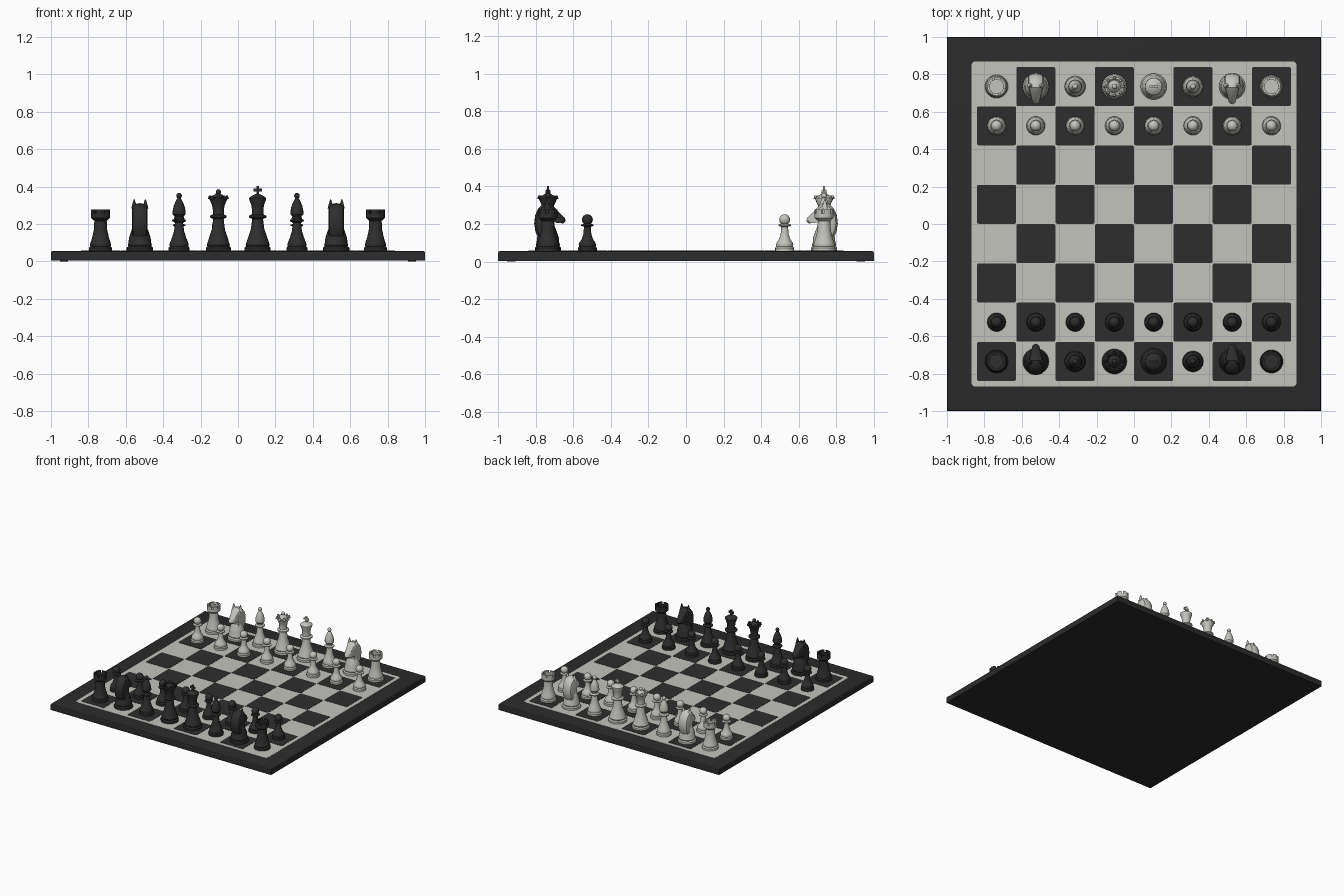
import bpy, bmesh, math
from mathutils import Matrix, Vector

cube = bpy.data.objects.get("Cube")
if cube:
    bpy.data.objects.remove(cube, do_unlink=True)

PITCH = 0.21
TOP = 0.057
STEPS = 24


def material(name, color):
    m = bpy.data.materials.new(name)
    m.use_nodes = True
    m.diffuse_color = (*color, 1)
    bsdf = m.node_tree.nodes["Principled BSDF"]
    bsdf.inputs["Base Color"].default_value = (*color, 1)
    bsdf.inputs["Roughness"].default_value = 0.6
    return m


light = material("ivory", (0.55, 0.55, 0.51))
dark = material("charcoal", (0.027, 0.027, 0.027))
frame_black = material("frame black", (0.024, 0.024, 0.024))


def to_mesh(bm, name, mat, angle=35):
    bmesh.ops.recalc_face_normals(bm, faces=bm.faces[:])
    for f in bm.faces:
        f.smooth = True
    me = bpy.data.meshes.new(name)
    bm.to_mesh(me)
    bm.free()
    me.set_sharp_from_angle(angle=math.radians(angle))
    me.materials.append(mat)
    return me


def place(name, me, loc=(0, 0, 0), turn=0):
    ob = bpy.data.objects.new(name, me)
    ob.location = loc
    ob.rotation_euler.z = turn
    bpy.context.collection.objects.link(ob)
    return ob


def box(bm, center, size):
    mat = Matrix.Translation(center) @ Matrix.Diagonal((*size, 1))
    return bmesh.ops.create_cube(bm, size=1, matrix=mat)["verts"]


def cone(bm, center, r1, r2, depth, segments=10):
    bmesh.ops.create_cone(bm, cap_ends=True, segments=segments, radius1=r1, radius2=r2,
                          depth=depth, matrix=Matrix.Translation(center))


def ball(bm, z, r):
    bmesh.ops.create_uvsphere(bm, u_segments=STEPS, v_segments=12, radius=r,
                              matrix=Matrix.Translation((0, 0, z)))


def lathe(profile):
    bm = bmesh.new()
    vs = [bm.verts.new((r, 0, z)) for r, z in profile]
    es = [bm.edges.new(p) for p in zip(vs, vs[1:])]
    bmesh.ops.spin(bm, geom=vs + es, cent=(0, 0, 0), axis=(0, 0, 1),
                   angle=math.tau, steps=STEPS, use_merge=True)
    bmesh.ops.remove_doubles(bm, verts=bm.verts[:], dist=1e-5)
    return bm


def foot(r):
    # stepped base shared by every piece
    return [(0, 0), (r, 0), (r, .016), (r * .88, .024), (r * .92, .032), (r * .86, .044)]


def plate(size, z0, z1, radius):
    bm = bmesh.new()
    box(bm, (0, 0, (z0 + z1) / 2), (size, size, z1 - z0))
    edges = [e for e in bm.edges if abs(e.verts[0].co.z - e.verts[1].co.z) > 1e-4]
    bmesh.ops.bevel(bm, geom=edges, offset=radius, segments=4, profile=0.5, affect='EDGES')
    return bm


def pawn():
    bm = lathe(foot(.05) + [(.03, .062), (.021, .09), (.018, .128), (.033, .133),
                            (.033, .139), (.016, .146), (0, .146)])
    ball(bm, .166, .029)
    return bm


def rook():
    bm = lathe(foot(.062) + [(.045, .07), (.036, .11), (.033, .16), (.05, .175), (.05, .2),
                             (.037, .2), (.037, .178), (0, .178)])
    # raise six battlements from the rim
    def raised(f):
        c = f.calc_center_median()
        k = int((math.atan2(c.y, c.x) % math.tau) / math.tau * STEPS)
        return abs(c.z - .2) < 1e-4 and k % 4 < 3
    out = bmesh.ops.extrude_face_region(bm, geom=[f for f in bm.faces if raised(f)])
    up = [v for v in out["geom"] if isinstance(v, bmesh.types.BMVert)]
    bmesh.ops.translate(bm, verts=up, vec=(0, 0, .02))
    return bm


def bishop():
    bm = lathe(foot(.056) + [(.038, .07), (.027, .105), (.021, .15), (.037, .158), (.037, .165),
                             (.023, .172), (.023, .182), (.035, .195), (.035, .21), (.029, .24),
                             (.018, .265), (.009, .282), (0, .282)])
    ball(bm, .294, .015)
    return bm


def queen():
    bm = lathe(foot(.067) + [(.048, .075), (.035, .115), (.028, .17), (.044, .178), (.044, .187),
                             (.03, .194), (.029, .215), (.034, .245), (.052, .283),
                             (.042, .285), (.034, .277), (.026, .296), (.01, .308), (0, .308)])
    for i in range(8):
        a = math.tau * i / 8
        cone(bm, (.046 * math.cos(a), .046 * math.sin(a), .286), .011, .005, .02)
    ball(bm, .315, .014)
    return bm


def king():
    bm = lathe(foot(.07) + [(.05, .075), (.036, .115), (.029, .17), (.047, .178), (.047, .187),
                            (.031, .194), (.03, .215), (.034, .245), (.046, .276), (.046, .282),
                            (.03, .294), (.012, .303), (0, .303)])
    box(bm, (0, 0, .322), (.014, .012, .046))
    box(bm, (0, 0, .325), (.044, .012, .014))
    return bm


def knight():
    bm = lathe(foot(.07) + [(.058, .07), (.046, .105), (.036, .13), (0, .14)])
    # side outline of the head and neck, rounded across its width
    outline = [(-.045, .06), (-.066, .1), (-.073, .145), (-.068, .19), (-.052, .225),
               (-.025, .25), (.005, .255), (.03, .238), (.06, .205), (.088, .178),
               (.095, .16), (.082, .146), (.06, .148), (.036, .156), (.022, .14),
               (.034, .105), (.045, .06)]
    rings = []
    for t, s in ((-1, .7), (-.85, .86), (-.45, .96), (0, 1), (.45, .96), (.85, .86), (1, .7)):
        ring = []
        for y, z in outline:
            w = .042 * (1 - 5 * max(0, y))
            ring.append(bm.verts.new((t * w, y * s, .155 + (z - .155) * s)))
        rings.append(ring)
    n = len(outline)
    for a, b in zip(rings, rings[1:]):
        for i in range(n):
            bm.faces.new((a[i], a[(i + 1) % n], b[(i + 1) % n], b[i]))
    caps = [bm.faces.new(rings[0]), bm.faces.new(rings[-1])]
    bmesh.ops.triangulate(bm, faces=caps)
    for side in (-1, 1):
        cone(bm, (side * .03, -.004, .25), .017, .003, .05)
    return bm


# Board: frame, light field, dark squares and small feet
bm = bmesh.new()
box(bm, (0, 0, .0295), (2, 2, .051))
rim = [e for e in bm.edges if all(v.co.z > .05 for v in e.verts)]
bmesh.ops.bevel(bm, geom=rim, offset=.008, segments=3, profile=0.5, affect='EDGES')
place("board_frame", to_mesh(bm, "board_frame", frame_black))
place("light_field", to_mesh(plate(1.74, .053, .0565, .025), "light_field", light))

square = to_mesh(plate(PITCH - .002, .055, .058, .008), "dark_square", dark)
for row in range(8):
    for col in range(8):
        if (row + col) % 2 == 0:
            place(f"dark_square_{row}_{col}", square,
                  ((col - 3.5) * PITCH, (row - 3.5) * PITCH, 0))

bm = bmesh.new()
for sx in (-1, 1):
    for sy in (-1, 1):
        cone(bm, (sx * .93, sy * .93, .003), .022, .022, .006, 16)
place("board_feet", to_mesh(bm, "board_feet", dark))

# Pieces: one mesh per kind and colour, set out on both sides
makers = {"pawn": pawn, "rook": rook, "knight": knight, "bishop": bishop,
          "queen": queen, "king": king}
back_row = ["rook", "knight", "bishop", "queen", "king", "bishop", "knight", "rook"]
for side, mat, sign, turn in (("dark", dark, -1, 0), ("light", light, 1, math.pi)):
    meshes = {k: to_mesh(f(), f"{side}_{k}", mat) for k, f in makers.items()}
    for col, kind in enumerate(back_row):
        x = (col - 3.5) * PITCH
        place(f"{side}_{kind}_{col + 1}", meshes[kind], (x, sign * 3.5 * PITCH, TOP), turn)
        place(f"{side}_pawn_{col + 1}", meshes["pawn"], (x, sign * 2.5 * PITCH, TOP), turn)
